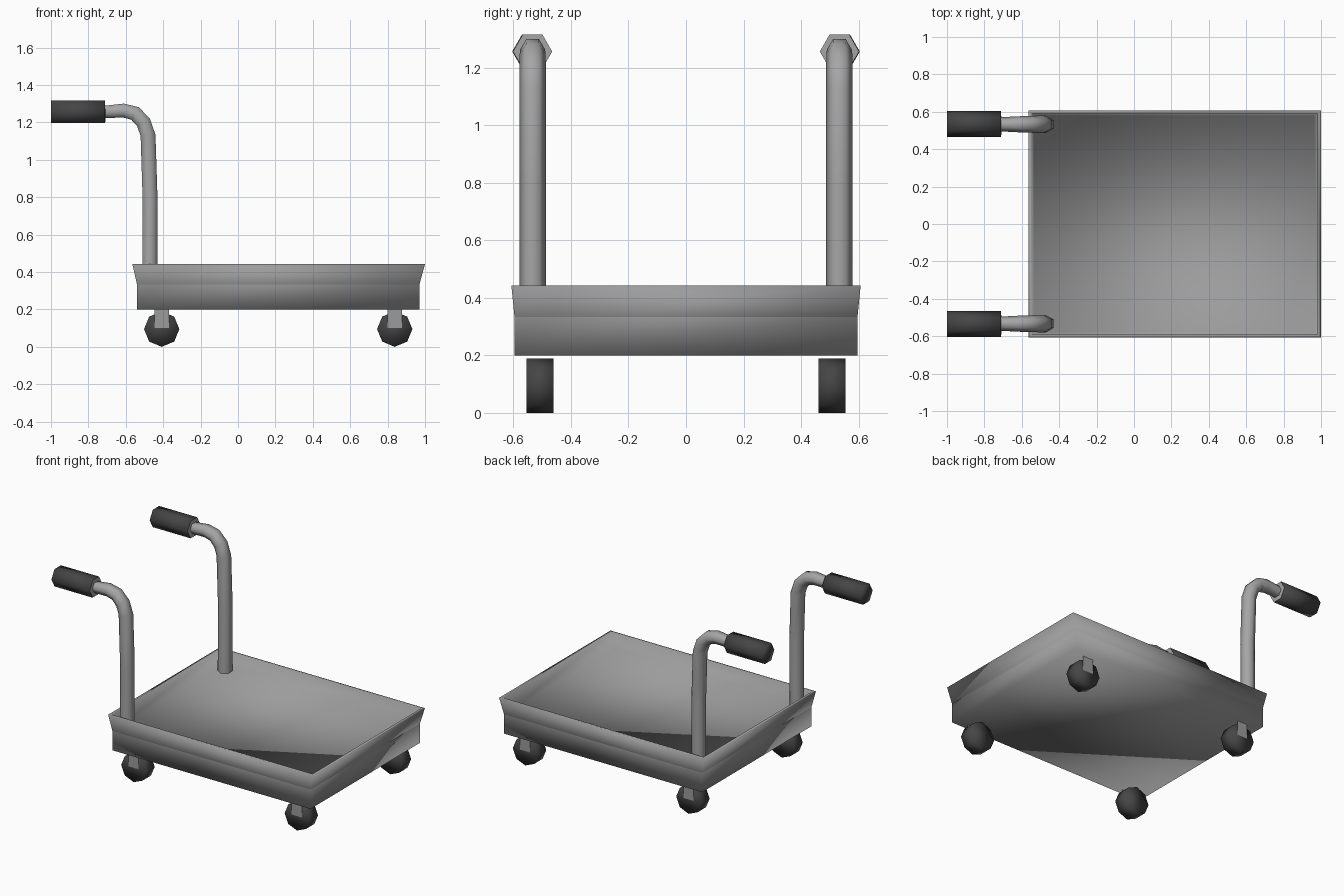
import bpy, bmesh
from math import sin, cos, pi, radians
from mathutils import Vector

if "Cube" in bpy.data.objects:
    bpy.data.objects.remove(bpy.data.objects["Cube"])


def material(name, v):
    m = bpy.data.materials.new(name)
    m.diffuse_color = (v, v, v, 1)
    m.use_nodes = True
    m.node_tree.nodes["Principled BSDF"].inputs["Base Color"].default_value = m.diffuse_color
    return m


metal = material("grey_metal", 0.38)
tray_metal = material("tray_metal", 0.33)
dark = material("dark_rubber", 0.06)


def loft(name, rings, angle, mat, caps=(True, True)):
    """Skin a list of equal-length point rings and cap the ends."""
    bm = bmesh.new()
    vs = [[bm.verts.new(p) for p in r] for r in rings]
    n = len(vs[0])
    for a, b in zip(vs, vs[1:]):
        for i in range(n):
            j = (i + 1) % n
            bm.faces.new((a[i], a[j], b[j], b[i]))
    if caps[0]:
        bm.faces.new(vs[0][::-1])
    if caps[1]:
        bm.faces.new(vs[-1])
    if all(caps):
        bmesh.ops.recalc_face_normals(bm, faces=bm.faces)
    me = bpy.data.meshes.new(name)
    bm.to_mesh(me)
    bm.free()
    ob = bpy.data.objects.new(name, me)
    bpy.context.collection.objects.link(ob)
    me.materials.append(mat)
    bpy.ops.object.select_all(action='DESELECT')
    ob.select_set(True)
    bpy.context.view_layer.objects.active = ob
    if angle >= 180:
        bpy.ops.object.shade_smooth()
    else:
        bpy.ops.object.shade_smooth_by_angle(angle=radians(angle))
    return ob


def rect(x0, x1, y, z):
    return [(x0, -y, z), (x1, -y, z), (x1, y, z), (x0, y, z)]


def tube(name, path, radii, y, sides, angle, mat):
    """Sweep a polygon section along a path lying in the xz plane."""
    pts = [Vector((x, y, z)) for x, z in path]
    rings = []
    for i, p in enumerate(pts):
        t = (pts[min(i + 1, len(pts) - 1)] - pts[max(i - 1, 0)]).normalized()
        nrm = Vector((-t.z, 0, t.x))
        rings.append([p + radii[i] * (Vector((0, 1, 0)) * cos(a) + nrm * sin(a))
                      for a in (2 * pi * k / sides for k in range(sides))])
    return loft(name, rings, angle, mat)


# Tray body: straight lower shell, closed underneath
loft("tray_body", [
    rect(-0.54, 0.97, 0.596, 0.20),
    rect(-0.54, 0.97, 0.596, 0.333),
], 180, tray_metal, (True, False))

# Tray rim: flared lip, inner wall and recessed floor
loft("tray_rim", [
    rect(-0.54, 0.97, 0.596, 0.333),
    rect(-0.565, 1.0, 0.607, 0.443),
    rect(-0.547, 0.982, 0.592, 0.443),
    rect(-0.535, 0.962, 0.58, 0.335),
], 180, tray_metal, (False, True))

# Bent handle path from tray floor to grip, ending in a grey flange
path = [(-0.472, 0.333), (-0.47, 0.79), (-0.481, 1.13), (-0.505, 1.2),
        (-0.551, 1.248), (-0.612, 1.263), (-0.7095, 1.256), (-0.7105, 1.256)]
radii = [0.046, 0.046, 0.046, 0.046, 0.045, 0.043, 0.038, 0.068]

for side, s in (("front", -1), ("back", 1)):
    # Handle tubes and hexagonal grips
    tube(side + "_handle", path, radii, s * 0.533, 6, 65, metal)
    tube(side + "_grip", [(-0.711, 1.256), (-1.0, 1.256)], [0.069] * 2,
         s * 0.535, 6, 180, dark)
    for end, x in (("left", -0.408), ("right", 0.838)):
        # Octagonal wheel with axle along y
        rings = [[(x + 0.0945 * cos(k * pi / 4), s * y, 0.0945 + 0.0945 * sin(k * pi / 4))
                  for k in range(8)] for y in (0.46, 0.554)]
        loft(f"{side}_{end}_wheel", rings, 180, dark)
        # Bracket: a single plate on the outer face of the wheel
        plate = [(x + a, s * 0.556, z) for a, z in
                 ((-0.039, 0.1), (0.039, 0.1), (0.039, 0.202), (-0.039, 0.202))]
        loft(f"{side}_{end}_bracket", [plate[::-s]], 30, tray_metal, (False, True))
